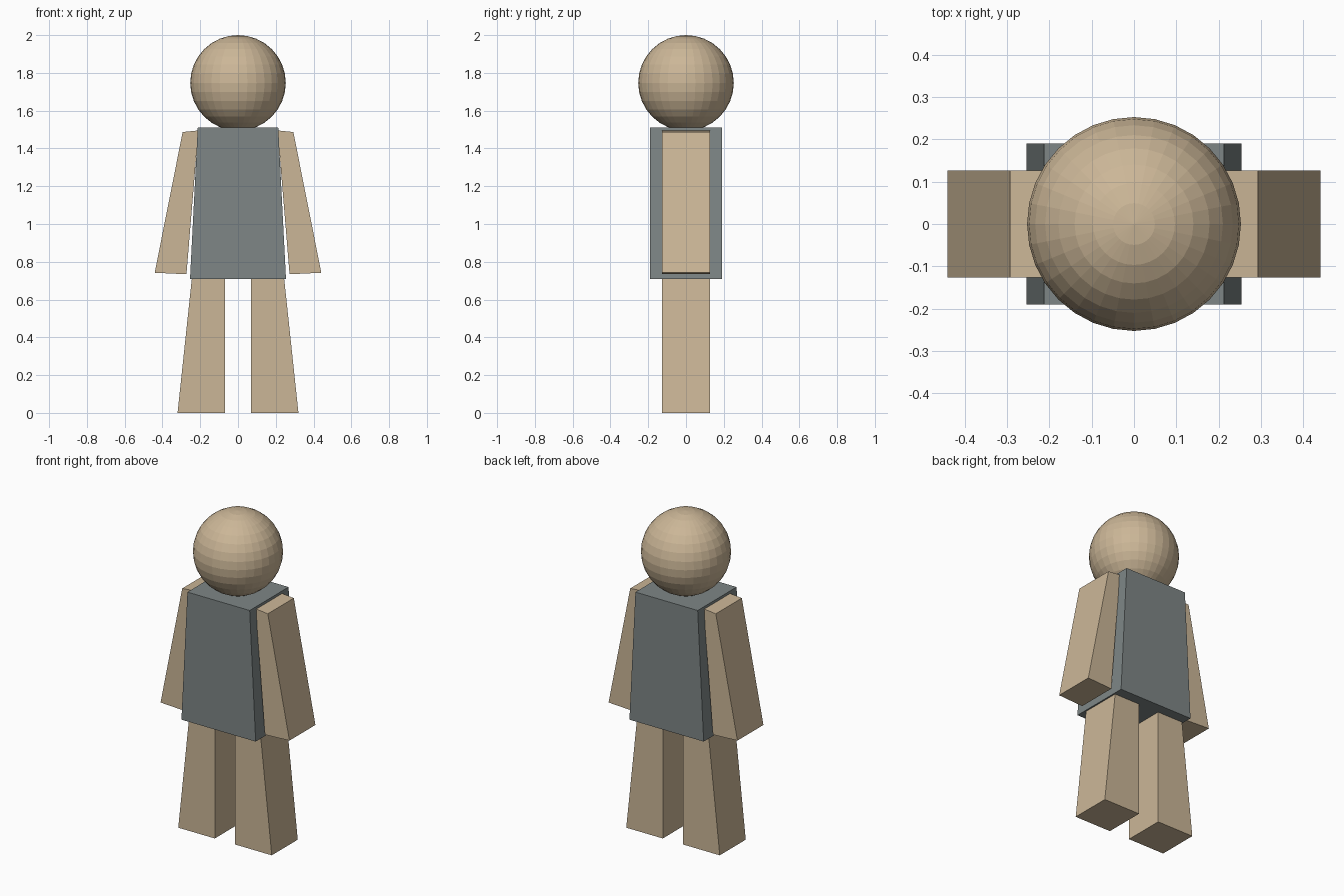
import bpy
import math

if "Cube" in bpy.data.objects:
    bpy.data.objects.remove(bpy.data.objects["Cube"])


def material(name, rgb):
    m = bpy.data.materials.new(name)
    m.diffuse_color = (*rgb, 1)
    m.use_nodes = True
    m.node_tree.nodes["Principled BSDF"].inputs["Base Color"].default_value = m.diffuse_color
    return m


skin = material("tan", (0.60, 0.47, 0.31))
cloth = material("slate", (0.21, 0.24, 0.24))


def slab(name, outline, depth, mat):
    """Extrude a counter-clockwise front (x, z) outline through y, centred on y = 0."""
    n = len(outline)
    verts = [(x, y, z) for y in (-depth / 2, depth / 2) for x, z in outline]
    faces = [list(range(n)), list(range(2 * n - 1, n - 1, -1))]
    faces += [(i, i + n, (i + 1) % n + n, (i + 1) % n) for i in range(n)]
    me = bpy.data.meshes.new(name)
    me.from_pydata(verts, [], faces)
    me.materials.append(mat)
    ob = bpy.data.objects.new(name, me)
    bpy.context.collection.objects.link(ob)
    return ob


def mirrored(outline):
    return [(-x, z) for x, z in reversed(outline)]


# Head
bpy.ops.mesh.primitive_uv_sphere_add(segments=32, ring_count=16, radius=0.253,
                                     location=(0, 0, 1.747))
head = bpy.context.object
head.name = "head"
head.data.materials.append(skin)

# Torso, wider at the hem
slab("torso", [(-0.254, 0.71), (0.254, 0.71), (0.213, 1.51), (-0.213, 1.51)], 0.38, cloth)

# Arms and legs: straight inside edge, flared outside edge
limbs = {
    "arm": [(0.273, 0.734), (0.441, 0.742), (0.293, 1.487), (0.21, 1.495)],
    "leg": [(0.07, 0.0), (0.32, 0.0), (0.244, 0.715), (0.07, 0.715)],
}
for part, outline in limbs.items():
    slab("right_" + part, outline, 0.254, skin)
    slab("left_" + part, mirrored(outline), 0.254, skin)
